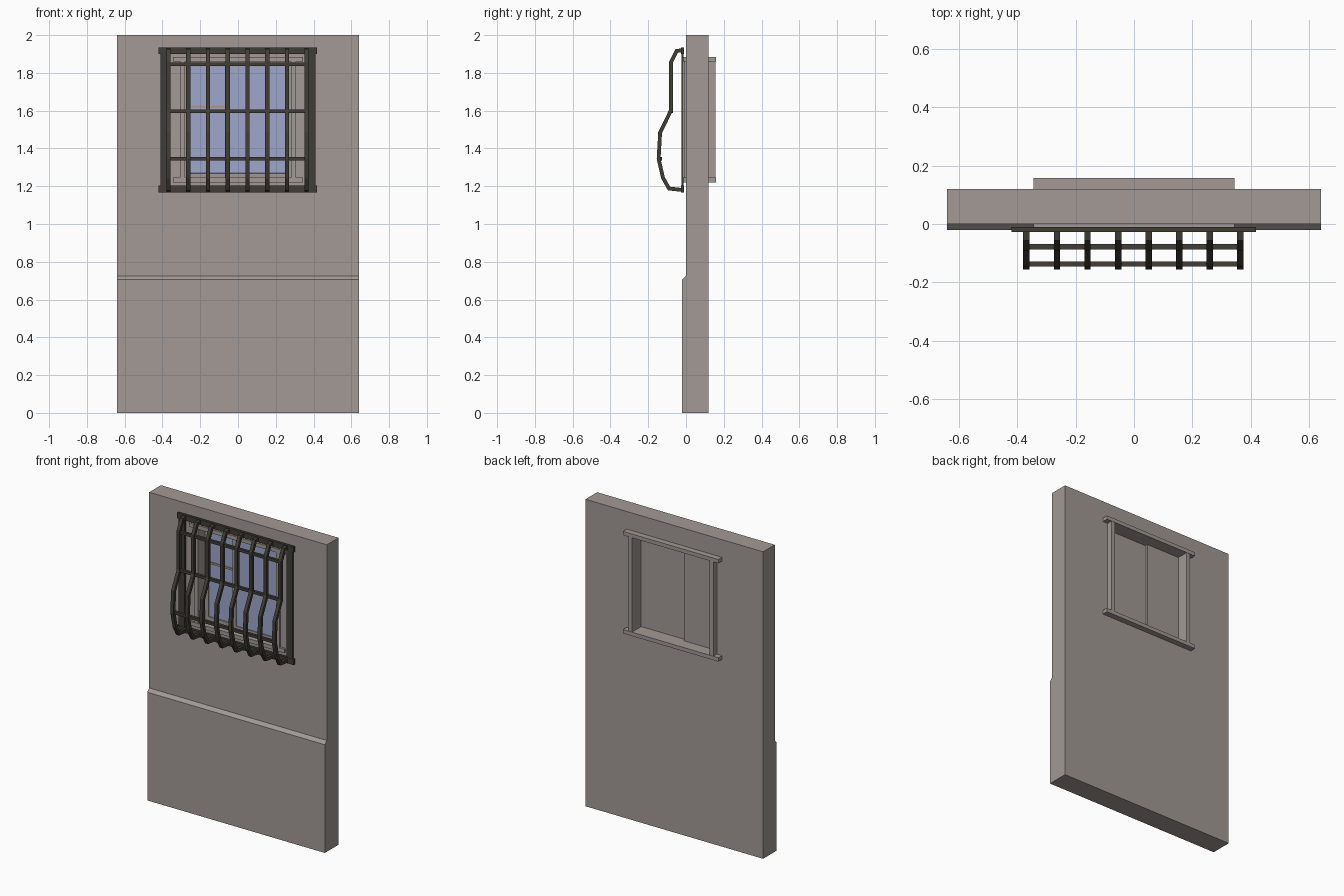
import bpy, bmesh
from mathutils import Vector

if "Cube" in bpy.data.objects:
    bpy.data.objects.remove(bpy.data.objects["Cube"])


def material(name, rgb):
    m = bpy.data.materials.new(name)
    m.diffuse_color = (*rgb, 1)
    m.use_nodes = True
    m.node_tree.nodes["Principled BSDF"].inputs["Base Color"].default_value = m.diffuse_color
    return m


PLASTER = material("grey plaster", (0.36, 0.32, 0.30))
GLASS = material("blue glass", (0.34, 0.39, 0.60))
IRON = material("dark iron", (0.052, 0.047, 0.036))
TAN = material("tan wood", (0.42, 0.32, 0.22))


def finish(name, bm, *mats):
    bmesh.ops.recalc_face_normals(bm, faces=bm.faces)
    me = bpy.data.meshes.new(name)
    bm.to_mesh(me)
    bm.free()
    for m in mats:
        me.materials.append(m)
    ob = bpy.data.objects.new(name, me)
    bpy.context.collection.objects.link(ob)
    return ob


def prism(name, yz, x0, x1, mat):
    """Extrude a side profile (y, z) from x0 to x1."""
    bm = bmesh.new()
    face = bm.faces.new([bm.verts.new((x0, y, z)) for y, z in yz])
    ext = bmesh.ops.extrude_face_region(bm, geom=[face])
    verts = [g for g in ext["geom"] if isinstance(g, bmesh.types.BMVert)]
    bmesh.ops.translate(bm, verts=verts, vec=(x1 - x0, 0, 0))
    return finish(name, bm, mat)


def box(name, x0, x1, y0, y1, z0, z1, mat):
    return prism(name, [(y0, z0), (y1, z0), (y1, z1), (y0, z1)], x0, x1, mat)


def ribbon(points, t):
    """Closed outline of a polyline thickened by t with mitred corners."""
    p = [Vector(q) for q in points]
    a, b = [], []
    for i, q in enumerate(p):
        d0 = (q - p[max(i - 1, 0)]).normalized()
        d1 = (p[min(i + 1, len(p) - 1)] - q).normalized()
        d = (d0 + d1).normalized()
        n = Vector((-d.y, d.x))
        ref = d1 if d1.length else d0
        k = t / 2 / max(0.5, d.dot(ref))
        a.append(tuple(q + n * k))
        b.append(tuple(q - n * k))
    return a + b[::-1]


# wall with a thicker base and a sloped ledge, opening cut through
wall = prism("wall", [(-0.02, 0), (0.12, 0), (0.12, 2), (0, 2),
                      (0, 0.725), (-0.02, 0.705)], -0.64, 0.64, PLASTER)
cutter = box("opening_cutter", -0.295, 0.295, -0.2, 0.3, 1.232, 1.873, PLASTER)
cutter.hide_render = True
mod = wall.modifiers.new("opening", "BOOLEAN")
mod.operation = "DIFFERENCE"
mod.solver = "EXACT"
mod.object = cutter
bpy.context.view_layer.objects.active = wall
bpy.ops.object.modifier_apply(modifier="opening")
bpy.data.objects.remove(cutter)

# window casing, passing through the wall
for name, z0, z1 in (("casing_sill", 1.22, 1.245), ("casing_head", 1.86, 1.885)):
    box(name, -0.344, 0.344, -0.013, 0.158, z0, z1, PLASTER)
for name, s in (("casing_left", -1), ("casing_right", 1)):
    x = sorted((s * 0.28, s * 0.307))
    box(name, *x, -0.011, 0.156, 1.245, 1.86, PLASTER)


def sash(name, x0, x1, y0, y1):
    """Solid sash whose front face carries a sunken glass panel."""
    ob = box(name, x0, x1, y0, y1, 1.245, 1.86, PLASTER)
    bm = bmesh.new()
    bm.from_mesh(ob.data)
    bm.normal_update()
    front = [f for f in bm.faces if f.normal.y < -0.9]
    bmesh.ops.inset_region(bm, faces=front, thickness=0.033, depth=0)
    bmesh.ops.inset_region(bm, faces=front, thickness=0.0005, depth=-0.006)
    for f in front:
        f.material_index = 1
    bm.to_mesh(ob.data)
    bm.free()
    ob.data.materials.append(GLASS)


# two sliding sashes at slightly different depths
sash("right_sash", -0.07, 0.28, 0.045, 0.062)
sash("left_sash", -0.28, -0.04, 0.062, 0.08)
box("sash_crossbar", -0.245, -0.07, 0.061, 0.068, 1.615, 1.627, TAN)

# grille frame
for name, z0, z1 in (("grille_bottom_rail", 1.167, 1.203),
                     ("grille_top_rail", 1.9, 1.935)):
    box(name, -0.42, 0.418, -0.027, -0.01, z0, z1, IRON)
for name, s in (("grille_left_post", -1), ("grille_right_post", 1)):
    x = sorted((s * 0.368, s * 0.41))
    box(name, *x, -0.025, -0.012, 1.17, 1.93, IRON)

# bellied vertical bars
PATH = [(-0.018, 1.92), (-0.05, 1.916), (-0.08, 1.855), (-0.08, 1.6),
        (-0.137, 1.485), (-0.145, 1.345), (-0.122, 1.245), (-0.09, 1.188),
        (-0.018, 1.18)]
outline = ribbon(PATH, 0.02)
for i in range(8):
    x = -0.368 + i * 0.1045
    prism(f"grille_bar_{i + 1}", outline, x - 0.011, x + 0.011, IRON)

# horizontal cross bars
for i, (y, z) in enumerate(((-0.078, 1.845), (-0.078, 1.597), (-0.137, 1.345))):
    box(f"grille_cross_bar_{i + 1}", -0.368, 0.364,
        y - 0.009, y + 0.009, z - 0.009, z + 0.009, IRON)
